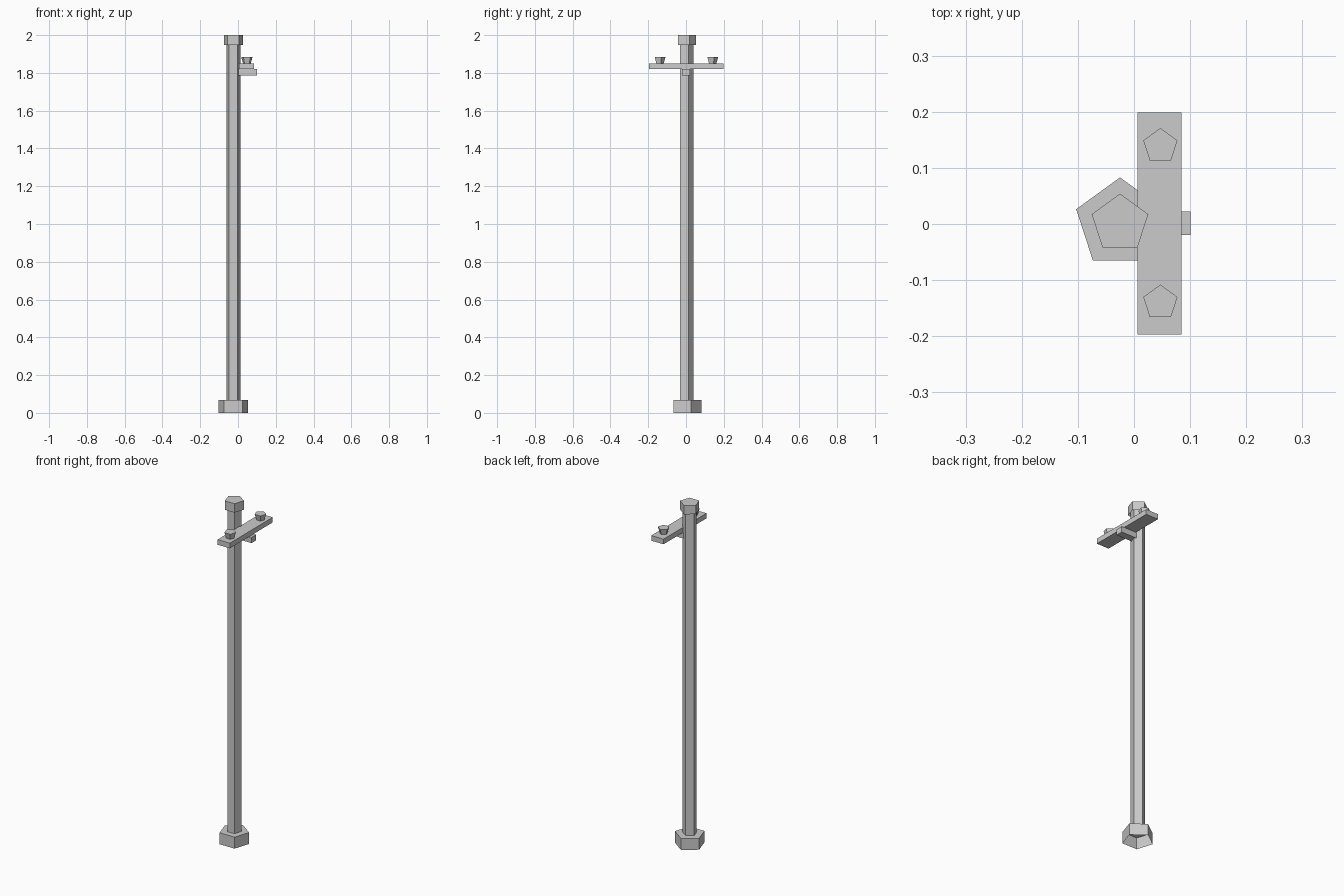
import bpy, bmesh
from math import pi
from mathutils import Matrix, Vector

cube = bpy.data.objects.get("Cube")
if cube:
    bpy.data.objects.remove(cube, do_unlink=True)

grey = bpy.data.materials.new("plain grey")
grey.use_nodes = True
grey.diffuse_color = (0.6, 0.6, 0.6, 1)
grey.node_tree.nodes["Principled BSDF"].inputs["Base Color"].default_value = grey.diffuse_color


def finish(name, bm):
    mesh = bpy.data.meshes.new(name)
    bm.to_mesh(mesh)
    bm.free()
    mesh.materials.append(grey)
    obj = bpy.data.objects.new(name, mesh)
    bpy.context.collection.objects.link(obj)
    return obj


def five_sided(name, x, y, low, high, r_low, r_high, open_bottom=False):
    """Upright pentagonal prism with one corner pointing to the back."""
    bm = bmesh.new()
    bmesh.ops.create_cone(bm, cap_ends=True, segments=5, radius1=r_low,
                          radius2=r_high, depth=high - low)
    # Turn whichever corner comes first to the back
    first = max(bm.verts, key=lambda v: v.co.y)
    turn = Vector((0, 1)).angle_signed(first.co.xy)
    bmesh.ops.rotate(bm, verts=bm.verts, matrix=Matrix.Rotation(turn, 3, "Z"))
    bmesh.ops.translate(bm, verts=bm.verts, vec=(x, y, (low + high) / 2))
    if open_bottom:
        bm.normal_update()
        floor = [f for f in bm.faces if f.normal.z < -0.9]
        bmesh.ops.delete(bm, geom=floor, context="FACES_ONLY")
    return finish(name, bm)


def box(name, low, high):
    low, high = Vector(low), Vector(high)
    bm = bmesh.new()
    bmesh.ops.create_cube(bm, size=1)
    bmesh.ops.scale(bm, verts=bm.verts, vec=high - low)
    bmesh.ops.translate(bm, verts=bm.verts, vec=(low + high) / 2)
    return finish(name, bm)


# Upright: hollow foot, post and hollow cap
POST_X = -0.025
five_sided("foot", POST_X, 0.001, 0, 0.067, 0.082, 0.082, open_bottom=True)
five_sided("post", POST_X, 0.001, 0.066, 1.99, 0.039, 0.039)
five_sided("cap", POST_X, 0.001, 1.948, 2.0, 0.053, 0.053, open_bottom=True)

# Crossarm resting on a short bracket
box("bracket", (0.0, -0.02, 1.787), (0.101, 0.022, 1.82))
box("crossarm", (0.006, -0.197, 1.82), (0.085, 0.199, 1.85))

# Flared insulators near both ends of the crossarm
for side, y in (("front", -0.14), ("back", 0.139)):
    five_sided(side + "_insulator", 0.047, y, 1.849, 1.885, 0.021, 0.032)
